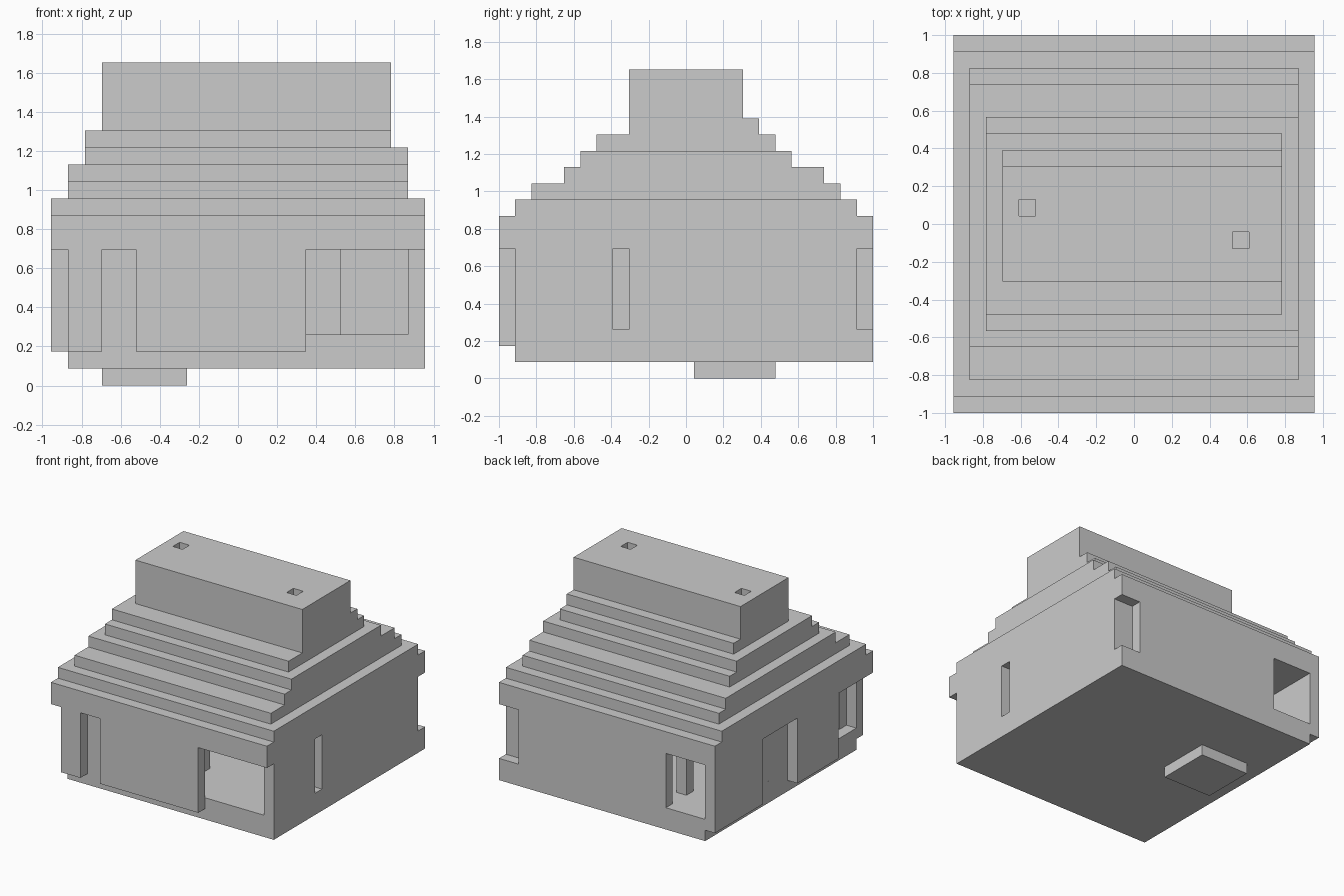
import bpy

if "Cube" in bpy.data.objects:
    bpy.data.objects.remove(bpy.data.objects["Cube"])

U = 2 / 23  # one block of the grid


def box(name, x, y, z):
    """Box from grid ranges: x 0..22, y 0..23, z 0..19."""
    vs = [((i - 11) * U, (j - 11.5) * U, k * U) for k in z for j in y for i in x]
    fs = [(0, 2, 3, 1), (4, 5, 7, 6), (0, 1, 5, 4), (2, 6, 7, 3), (0, 4, 6, 2), (1, 3, 7, 5)]
    me = bpy.data.meshes.new(name)
    me.from_pydata(vs, [], fs)
    ob = bpy.data.objects.new(name, me)
    bpy.context.collection.objects.link(ob)
    return ob


# base: foundation stub and floor slab
box("cellar_stub", (3, 8), (12, 17), (0, 1))
box("floor_slab", (1, 22), (1, 23), (1, 3))

# front wall panels, either side of the door niche
for i0, i1 in ((1, 3), (5, 15)):
    box("front_wall", (i0, i1), (0, 1), (2, 8))
box("front_door", (2, 6), (1, 2), (3, 8))

# left wall panels, either side of the door niche
for j0, j1 in ((5, 11), (16, 23)):
    box("left_wall", (0, 1), (j0, j1), (2, 8))
box("left_door", (1, 2), (10, 17), (3, 8))

# right wall with a slit window
for j0, j1 in ((1, 7), (8, 22)):
    box("right_wall", (21, 22), (j0, j1), (3, 8))

# back wall between the window and the corner niche
box("back_wall", (5, 20), (22, 23), (3, 8))
box("niche_back", (19, 21), (21, 22), (3, 8))

# interior posts
box("inner_post", (5, 6), (19, 20), (3, 8))
box("inner_post", (11, 12), (5, 6), (3, 8))
box("inner_pilaster", (17, 19), (21, 22), (3, 8))

# stepped roof, from the eaves upward
steps = [
    ((0, 22), (0, 23), (8, 10)),
    ((0, 22), (1, 22), (10, 11)),
    ((1, 21), (2, 21), (11, 12)),
    ((1, 21), (4, 20), (12, 13)),
    ((2, 21), (5, 18), (13, 14)),
    ((2, 20), (6, 17), (14, 15)),
    ((3, 20), (8, 16), (15, 16)),
]
for s in steps:
    box("roof_step", *s)

# roof cap with two smoke holes
cap = box("roof_cap", (3, 20), (8, 15), (16, 19))
for i, j in ((4, 12), (17, 10)):
    cutter = box("hole_cutter", (i, i + 1), (j, j + 1), (17, 20))
    cutter.hide_render = True
    mod = cap.modifiers.new("hole", 'BOOLEAN')
    mod.operation = 'DIFFERENCE'
    mod.solver = 'EXACT'
    mod.object = cutter
    bpy.context.view_layer.objects.active = cap
    bpy.ops.object.modifier_apply(modifier=mod.name)
    bpy.data.objects.remove(cutter)
